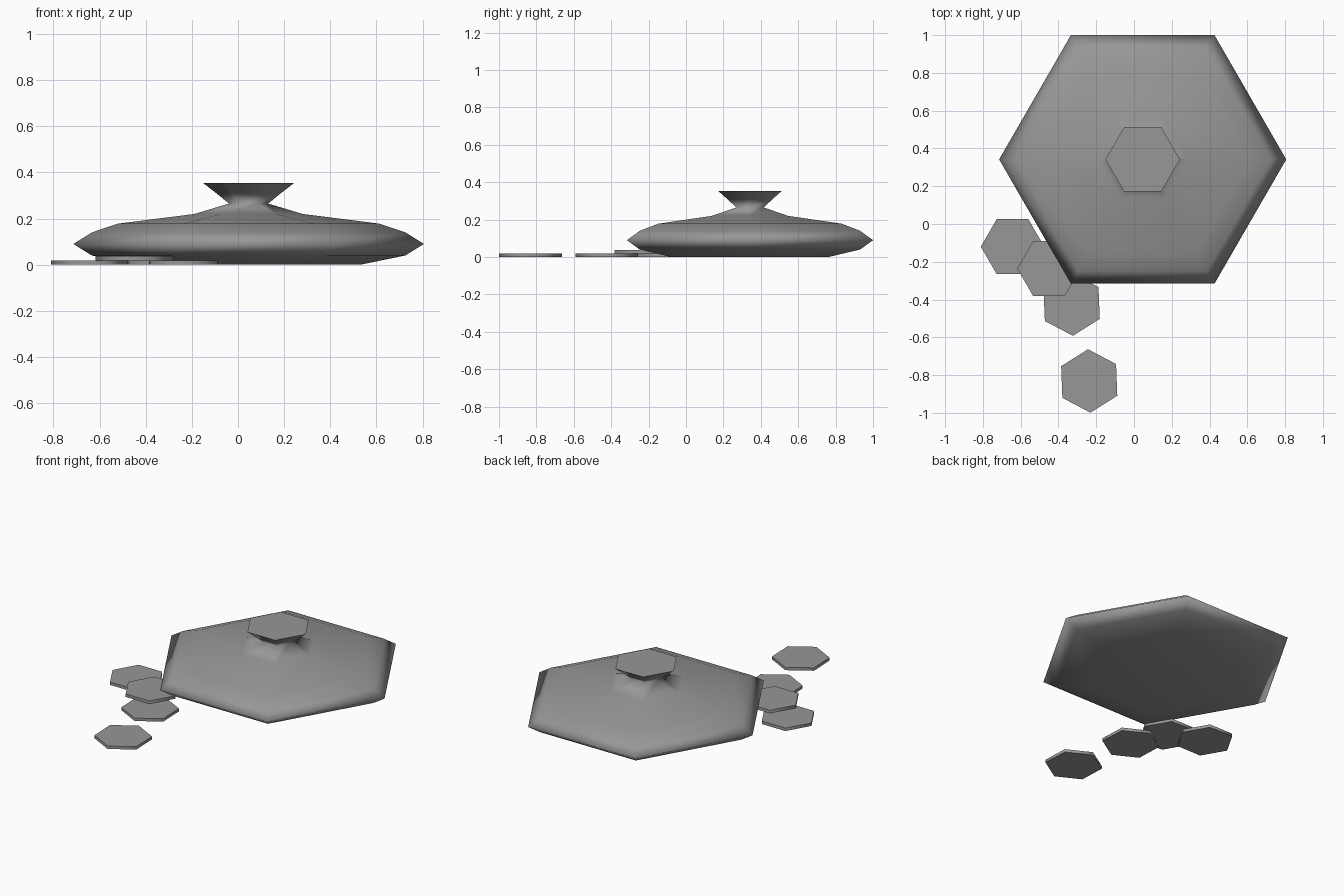
import bpy, bmesh
from math import cos, sin, pi, radians

if "Cube" in bpy.data.objects:
    bpy.data.objects.remove(bpy.data.objects["Cube"])

# Dark grey shared by every part
grey = bpy.data.materials.new("dark_grey")
grey.diffuse_color = (0.31, 0.31, 0.31, 1)
grey.use_nodes = True
grey.node_tree.nodes["Principled BSDF"].inputs["Base Color"].default_value = grey.diffuse_color


def hex_lathe(name, profile, loc, turn=0.0, angle=75):
    """Stack hexagonal rings of (radius, height) into a closed solid."""
    bm = bmesh.new()
    rings = [[bm.verts.new((r * cos(turn + i * pi / 3), r * sin(turn + i * pi / 3), z))
              for i in range(6)] for r, z in profile]
    for a, b in zip(rings, rings[1:]):
        for i in range(6):
            j = (i + 1) % 6
            bm.faces.new((a[i], a[j], b[j], b[i]))
    bm.faces.new(rings[0][::-1])
    bm.faces.new(rings[-1])
    mesh = bpy.data.meshes.new(name)
    bm.to_mesh(mesh)
    bm.free()
    mesh.materials.append(grey)
    obj = bpy.data.objects.new(name, mesh)
    obj.location = loc
    bpy.context.collection.objects.link(obj)
    bpy.ops.object.select_all(action='DESELECT')
    obj.select_set(True)
    bpy.context.view_layer.objects.active = obj
    bpy.ops.object.shade_smooth_by_angle(angle=radians(angle))
    return obj


# Pot body with lid and flared knob; only the knob's flat top keeps a sharp edge
hex_lathe("lidded_pot", [
    (0.485, 0.0), (0.68, 0.04), (0.76, 0.09), (0.68, 0.14), (0.567, 0.178),
    (0.235, 0.22), (0.085, 0.265), (0.14, 0.31), (0.197, 0.354)],
    (0.046, 0.342, 0), angle=130)

# Loose hexagonal tokens, one resting on top of its neighbours
tokens = [(-0.643, -0.12, 0, 0), (-0.45, -0.236, 0.019, 0),
          (-0.33, -0.424, 0, 32.3), (-0.237, -0.831, 0, 32.2)]
for n, (x, y, z, deg) in enumerate(tokens, 1):
    hex_lathe(f"token_{n}", [(0.168, 0), (0.168, 0.019)], (x, y, z), radians(deg))
